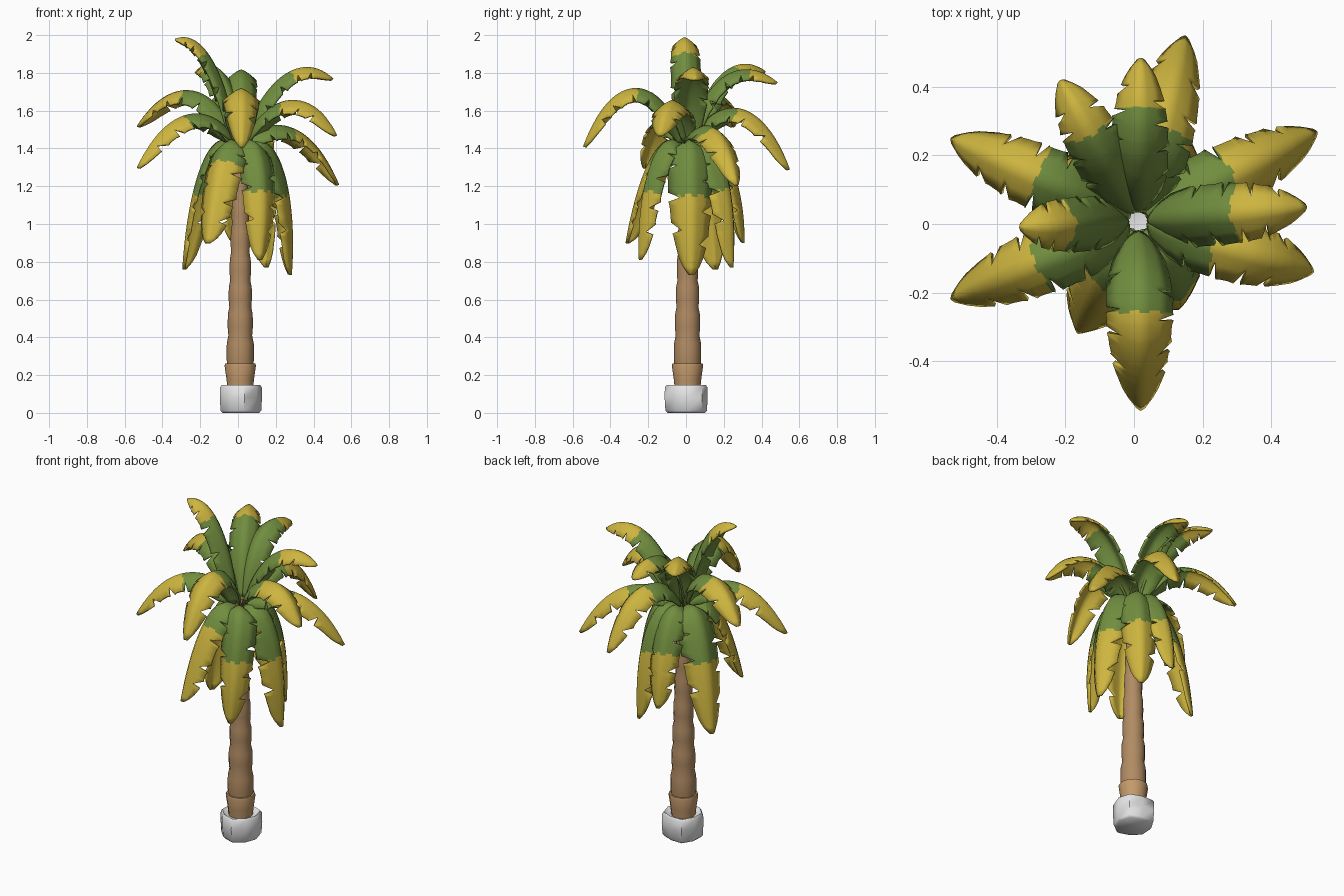
import bpy, bmesh, math, random
from mathutils import Vector

if "Cube" in bpy.data.objects:
    bpy.data.objects.remove(bpy.data.objects["Cube"])

random.seed(4)
CX, CY = 0.012, 0.008          # trunk axis


def material(name, rgb):
    m = bpy.data.materials.new(name)
    m.diffuse_color = (*rgb, 1)
    m.use_nodes = True
    m.node_tree.nodes["Principled BSDF"].inputs["Base Color"].default_value = m.diffuse_color
    return m


GREEN = material("leaf green", (0.165, 0.27, 0.05))
YELLOW = material("leaf yellow", (0.61, 0.46, 0.05))
BARK = material("bark brown", (0.44, 0.26, 0.125))
CUFF = material("pale bark", (0.55, 0.32, 0.15))
STONE = material("white stone", (0.80, 0.80, 0.80))


def finish(name, bm, mats, angle):
    me = bpy.data.meshes.new(name)
    bm.to_mesh(me)
    bm.free()
    ob = bpy.data.objects.new(name, me)
    bpy.context.collection.objects.link(ob)
    for m in mats:
        me.materials.append(m)
    bpy.ops.object.select_all(action='DESELECT')
    bpy.context.view_layer.objects.active = ob
    ob.select_set(True)
    bpy.ops.object.shade_smooth_by_angle(angle=math.radians(angle))
    return ob


def lathe(name, profile, sides, mat, jitter=None, cap=False, angle=40):
    """Rings of (radius, z); jitter gives each side its own radius factor."""
    bm = bmesh.new()
    rings = []
    for r, z in profile:
        ring = []
        for i in range(sides):
            a = 2 * math.pi * i / sides
            k = jitter[i] if jitter else 1
            ring.append(bm.verts.new((CX + r * k * math.cos(a), CY + r * k * math.sin(a), z)))
        rings.append(ring)
    for a, b in zip(rings, rings[1:]):
        for i in range(sides):
            j = (i + 1) % sides
            bm.faces.new((a[i], a[j], b[j], b[i]))
    if cap:
        bm.faces.new(rings[0][::-1])
        bm.faces.new(rings[-1])
    return finish(name, bm, [mat], angle)


# Stone base: irregular lump with a slightly sunken top
lathe("stone_base", [(0.10, 0), (0.111, 0.012), (0.115, 0.08), (0.114, 0.135),
                     (0.105, 0.148), (0.085, 0.132)], 9, STONE,
      [1.0, 1.05, 0.94, 1.07, 0.96, 1.0, 0.96, 1.07, 0.98], cap=True, angle=50)

# Trunk: flared cuff, then bulging segments that get thinner
lathe("trunk_cuff", [(0.067, 0.12), (0.073, 0.18), (0.083, 0.25), (0.08, 0.262), (0.06, 0.262)],
      12, CUFF)
profile = []
joints = [0.24, 0.41, 0.56, 0.70, 0.85, 1.0, 1.14, 1.28, 1.44]
for z0, z1 in zip(joints, joints[1:]):
    for f, k in ((0.0, 0.90), (0.3, 0.98), (0.75, 1.0)):
        z = z0 + f * (z1 - z0)
        profile.append(((0.076 - 0.036 * (z - 0.24)) * k, z))
profile.append((0.032, 1.46))
lathe("trunk", profile, 12, BARK)


def lerp_table(t, table):
    for (a, va), (b, vb) in zip(table, table[1:]):
        if t <= b:
            return va + (vb - va) * (t - a) / (b - a)
    return table[-1][1]


OUTLINE = [(0, 0.42), (0.12, 0.8), (0.28, 0.98), (0.5, 1.0), (0.72, 0.92),
           (0.86, 0.75), (0.94, 0.53), (0.98, 0.32), (1, 0.14)]
COLUMNS = (-1, -0.62, -0.3, 0, 0.3, 0.62, 1)


def frond(name, tip, root_z, p1, p2, width, split, bend=0):
    """Arched leaf along a Bezier; p1 and p2 are (radius, z) handles."""
    out = Vector((tip[0] - CX, tip[1] - CY, 0))
    reach = out.length
    out.normalize()
    side = Vector((-out.y, out.x, 0))
    ctrl = [Vector((r, 0, z)) for r, z in ((0.025, root_z), p1, p2, (reach, tip[2]))]

    # notches torn in each edge, staggered
    cuts = {s: [u + random.uniform(-0.02, 0.02) for u in base] for s, base in
            ((-1, (0.26, 0.47, 0.65, 0.81)), (1, (0.36, 0.56, 0.735, 0.87)))}
    every = cuts[-1] + cuts[1]
    rows = [i / 16 for i in range(17)] + [0.03, 0.97]
    rows = [u for u in rows if all(not -0.045 < u - c < 0.025 for c in every)]
    for c in every:
        rows += [c - 0.036, c, c + 0.014]
    rows = sorted(set(rows + [split - 0.008, split + 0.008]))

    bm = bmesh.new()
    grid = []
    for u in rows:
        v = 1 - u
        p = v**3 * ctrl[0] + 3 * v * v * u * ctrl[1] + 3 * v * u * u * ctrl[2] + u**3 * ctrl[3]
        d = (v * v * (ctrl[1] - ctrl[0]) + 2 * v * u * (ctrl[2] - ctrl[1])
             + u * u * (ctrl[3] - ctrl[2])).normalized()
        tangent = out * d.x + Vector((0, 0, d.z))
        normal = tangent.cross(side)
        centre = Vector((CX, CY, 0)) + out * p.x + Vector((0, 0, p.z)) + side * (bend * 4 * u * v)
        w = width * lerp_table(u, OUTLINE)
        line = []
        for s in COLUMNS:
            k = s
            if abs(s) > 0.5:
                sign = 1 if s > 0 else -1
                for c in cuts[sign]:
                    t = u - c
                    if -0.036 < t < 0.0139:      # inside the notch
                        depth = 1 + t / 0.036 if t <= 0 else 1 - t / 0.014
                        k = s - sign * depth * (0.45 if abs(s) == 1 else 0.16)
                    elif abs(t - 0.014) < 1e-6 or abs(t + 0.036) < 1e-6:
                        k = s * 1.04
            line.append(bm.verts.new(centre + side * (k * w)
                                     - normal * (0.7 * w * abs(k)**1.35)))
        grid.append(line)
    for i in range(len(rows) - 1):
        mid = (rows[i] + rows[i + 1]) / 2
        for j in range(len(COLUMNS) - 1):
            f = bm.faces.new((grid[i][j], grid[i + 1][j], grid[i + 1][j + 1], grid[i][j + 1]))
            f.material_index = int(mid > split + (0.004 if j % 2 else -0.004))
    ob = finish(name, bm, [GREEN, YELLOW], 50)
    mod = ob.modifiers.new("thickness", 'SOLIDIFY')
    mod.thickness = 0.012
    mod.offset = -1


# Crown leaves: upright, tips curling over (tip, handle 1, handle 2, half width, colour split)
for i, (tip, p1, p2, w, split) in enumerate([
        ((-0.335, -0.01, 1.98), (0.05, 1.72), (0.18, 2.05), 0.08, 0.62),
        ((0.505, 0.05, 1.77), (0.08, 1.70), (0.30, 1.95), 0.09, 0.61),
        ((0.02, 0.485, 1.75), (0.06, 1.76), (0.28, 1.92), 0.085, 0.76),
        ((-0.215, 0.42, 1.81), (0.07, 1.72), (0.27, 1.94), 0.085, 0.68)]):
    frond(f"crown_leaf_{i + 1}", tip, 1.45, p1, p2, w, split)

# Middle leaves: wide arches (tip, peak height, colour split)
for i, (tip, peak, split) in enumerate([
        ((0.535, 0.27, 1.21), 1.52, 0.57), ((0.525, -0.14, 1.47), 1.655, 0.44),
        ((0.02, -0.545, 1.41), 1.72, 0.5), ((-0.535, -0.22, 1.30), 1.585, 0.59),
        ((-0.535, 0.25, 1.52), 1.705, 0.58), ((0.15, 0.55, 1.29), 1.615, 0.53)]):
    z0 = 1.44
    s = (8 * peak - z0 - tip[2]) / 6
    frond(f"middle_leaf_{i + 1}", tip, z0, (0.12, s - 0.04), (0.39, s + 0.04), 0.098, split)

# Hanging leaves: skirt around the trunk (tip, half width, colour split, sideways bend)
for i, (tip, w, split, bend) in enumerate([
        ((0.285, 0.03, 0.73), 0.12, 0.66, 0), ((0.155, 0.25, 0.77), 0.105, 0.64, 0),
        ((-0.02, 0.31, 0.90), 0.095, 0.64, 0), ((-0.295, 0.16, 0.76), 0.115, 0.65, 0),
        ((-0.165, -0.32, 0.90), 0.11, 0.47, 0), ((0.12, -0.25, 0.81), 0.098, 0.66, 0.025)]):
    frond(f"hanging_leaf_{i + 1}", tip, 1.42, (0.19, 1.55), (0.31, 1.20), w, split, bend)
